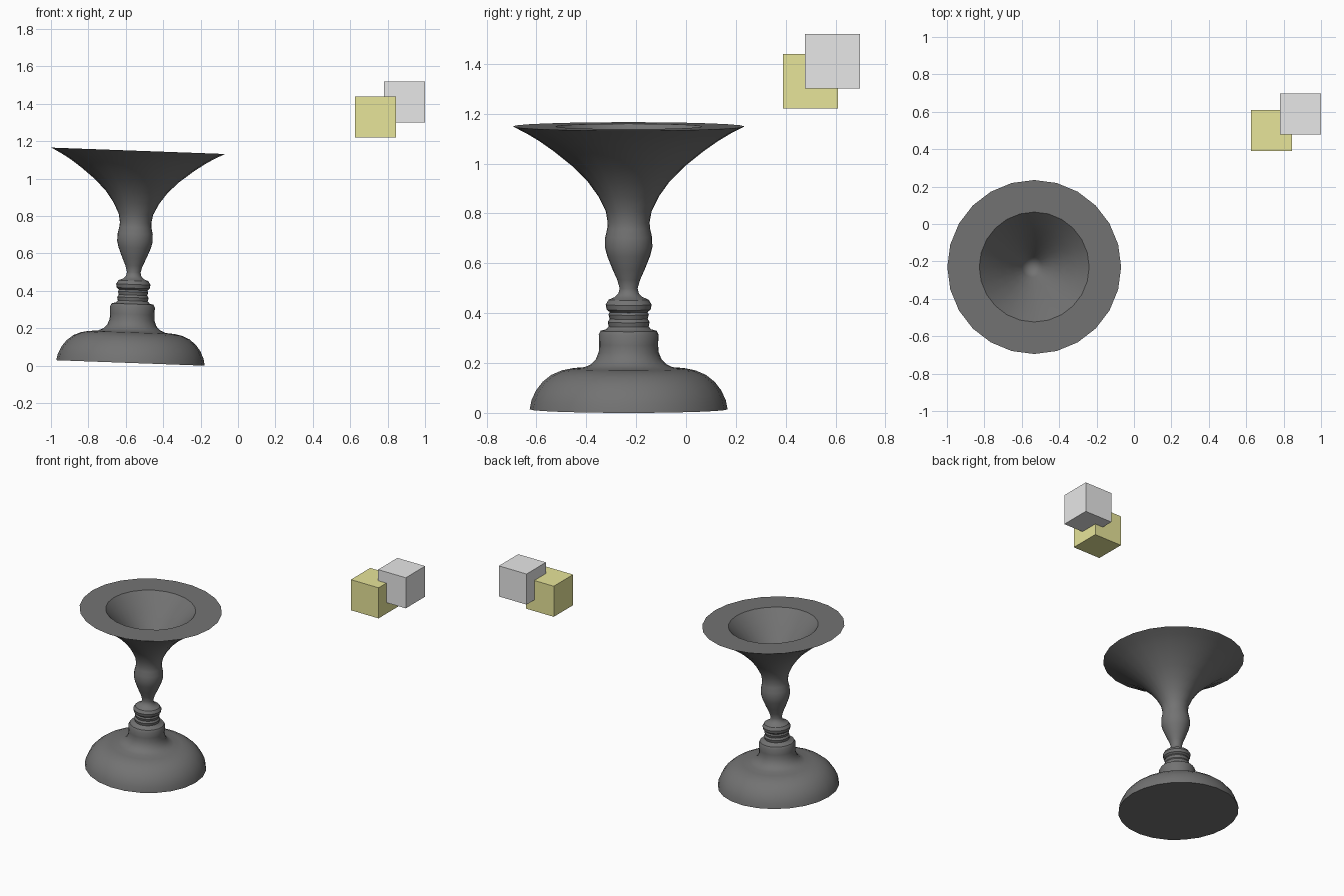
import bpy, bmesh, math
from mathutils import Vector

if "Cube" in bpy.data.objects:
    bpy.data.objects.remove(bpy.data.objects["Cube"], do_unlink=True)


def material(name, colour):
    m = bpy.data.materials.new(name)
    m.use_nodes = True
    m.diffuse_color = (*colour, 1)
    m.node_tree.nodes["Principled BSDF"].inputs["Base Color"].default_value = (*colour, 1)
    return m


def add_object(name, bm, mat, location):
    bmesh.ops.recalc_face_normals(bm, faces=bm.faces)
    mesh = bpy.data.meshes.new(name)
    bm.to_mesh(mesh)
    bm.free()
    mesh.materials.append(mat)
    ob = bpy.data.objects.new(name, mesh)
    ob.location = location
    bpy.context.collection.objects.link(ob)
    return ob


def lathe(name, profile, mat, location, sides=24):
    """Spin a (radius, height) profile around the z axis."""
    bm = bmesh.new()
    verts = [bm.verts.new((r, 0, z)) for r, z in profile]
    edges = [bm.edges.new(pair) for pair in zip(verts, verts[1:])]
    bmesh.ops.spin(bm, geom=verts + edges, axis=(0, 0, 1), cent=(0, 0, 0),
                   angle=math.tau, steps=sides, use_duplicate=False)
    bmesh.ops.remove_doubles(bm, verts=bm.verts, dist=0.0005)
    return add_object(name, bm, mat, location)


def cube(name, size, mat, location):
    bm = bmesh.new()
    bmesh.ops.create_cube(bm, size=size)
    return add_object(name, bm, mat, location)


dark_grey = material("dark grey", (0.17, 0.17, 0.17))
light_grey = material("light grey", (0.8, 0.8, 0.8))
olive = material("pale olive", (0.8, 0.78, 0.32))

# Vase profile: domed foot, collar, rings, stem knop, flared bowl and inner funnel
foot = [(0, 0), (.397, 0), (.39, .035), (.372, .075), (.345, .11), (.31, .138),
        (.27, .155), (.23, .163), (.18, .167)]
collar = [(.152, .18), (.132, .2), (.12, .23), (.118, .26), (.12, .3), (.112, .315), (.09, .321)]
rings = [(.08, .332), (.084, .35), (.076, .363), (.081, .38), (.076, .39), (.088, .4),
         (.092, .42), (.08, .44), (.056, .45)]
stem = [(.041, .465), (.036, .485), (.046, .52), (.064, .56), (.086, .615), (.095, .65),
        (.094, .69), (.086, .725), (.084, .75)]
bowl = [(.092, .795), (.122, .855), (.165, .915), (.225, .975), (.3, 1.035),
        (.36, 1.077), (.41, 1.107), (.465, 1.135)]
funnel = [(.294, 1.135), (.235, 1.07), (.17, .99), (.11, .91), (.055, .83), (0, .75)]

vase = lathe("vase", foot + collar + rings + stem + bowl + funnel, dark_grey,
             (-.575, -.23, .0146))
vase.rotation_euler.y = math.radians(2.1)

bpy.ops.object.select_all(action='DESELECT')
vase.select_set(True)
bpy.context.view_layer.objects.active = vase
bpy.ops.object.shade_smooth_by_angle(angle=math.radians(35))

# Two overlapping floating cubes
cube("olive_cube", .22, olive, (.735, .5, 1.33))
cube("grey_cube", .22, light_grey, (.89, .588, 1.41))
